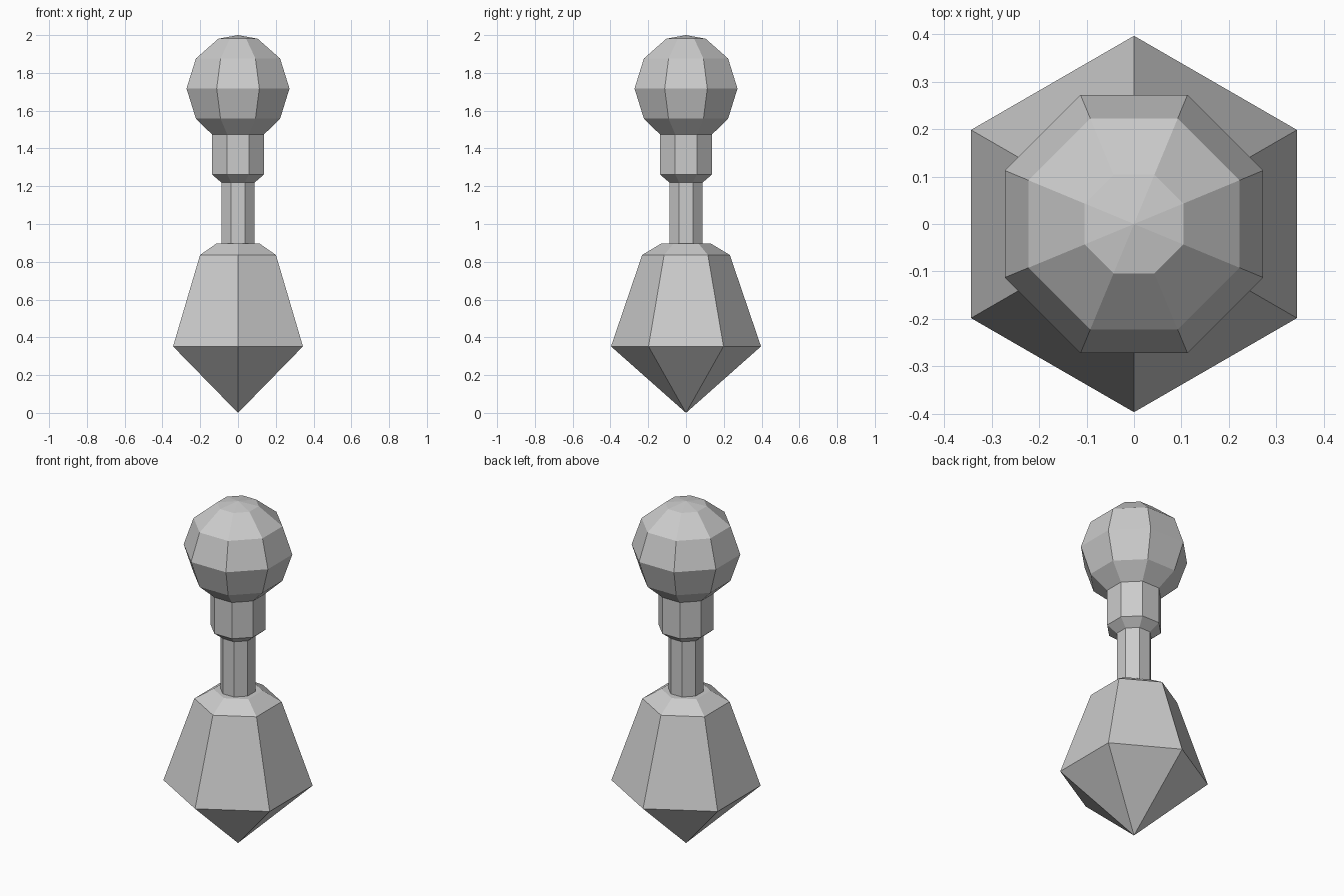
import bpy
import bmesh
from math import cos, sin, pi

cube = bpy.data.objects.get("Cube")
if cube:
    bpy.data.objects.remove(cube, do_unlink=True)

grey = bpy.data.materials.new("plain grey")
grey.use_nodes = True
colour = (0.6, 0.6, 0.6, 1.0)
grey.diffuse_color = colour
grey.node_tree.nodes["Principled BSDF"].inputs["Base Color"].default_value = colour


def lathe(name, sides, profile):
    """Flat-faced turned solid from (radius, z) pairs; zero radius is a point."""
    bm = bmesh.new()
    rings = []
    for r, z in profile:
        if r == 0:
            rings.append([bm.verts.new((0, 0, z))] * sides)
        else:
            angles = [2 * pi * (i + 0.5) / sides for i in range(sides)]
            rings.append([bm.verts.new((r * cos(a), r * sin(a), z)) for a in angles])
    for low, high in zip(rings, rings[1:]):
        for i in range(sides):
            j = (i + 1) % sides
            corners = [low[i], low[j], high[j], high[i]]
            bm.faces.new(list(dict.fromkeys(corners)))
    # Close open ends
    for ring, (r, z) in ((rings[0], profile[0]), (rings[-1], profile[-1])):
        if r > 0:
            bm.faces.new(ring)
    bmesh.ops.recalc_face_normals(bm, faces=bm.faces)
    mesh = bpy.data.meshes.new(name)
    bm.to_mesh(mesh)
    bm.free()
    mesh.materials.append(grey)
    obj = bpy.data.objects.new(name, mesh)
    bpy.context.collection.objects.link(obj)
    return obj


# Six-sided pointed weight at the bottom
lathe("pointed_base", 6, [(0, 0), (0.397, 0.352), (0.232, 0.836), (0.131, 0.897)])

# Eight-sided shaft, collar and faceted ball in one turned piece
flat = 1 / cos(pi / 8)  # half-width across flats to corner radius
outline = [
    (0.0885, 0.89), (0.0885, 1.22),                 # shaft
    (0.1375, 1.262), (0.1375, 1.474),               # collar
    (0.223, 1.558), (0.2725, 1.717), (0.223, 1.876),  # ball
    (0.104, 1.981), (0, 2.0),                       # cap
]
lathe("handle_and_knob", 8, [(w * flat, z) for w, z in outline])
